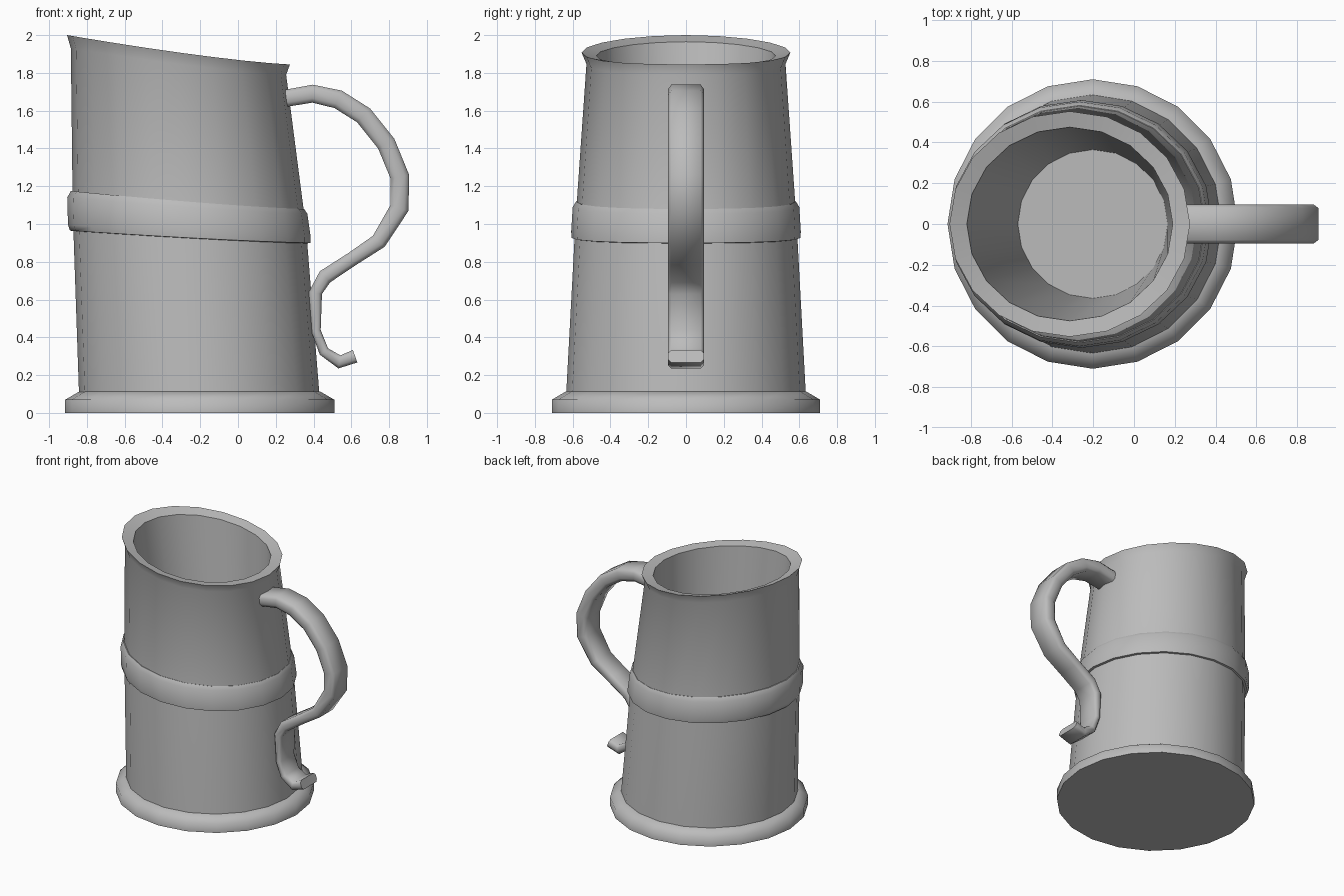
import bpy, bmesh, math
from mathutils import Vector

SIDES = 20

old = bpy.data.objects.get("Cube")
if old:
    bpy.data.objects.remove(old, do_unlink=True)

pewter = bpy.data.materials.new("grey_pewter")
pewter.use_nodes = True
colour = (0.5, 0.5, 0.5, 1)
pewter.diffuse_color = colour
pewter.node_tree.nodes["Principled BSDF"].inputs["Base Color"].default_value = colour


def slanted_ring(left, right, half_depth, z_left, z_right):
    """Oval ring whose height climbs in a soft curve toward the spout at -x."""
    points = []
    for i in range(SIDES):
        a = math.tau * i / SIDES
        t = (1 - math.cos(a)) / 2
        points.append(Vector((right + (left - right) * t, half_depth * math.sin(a),
                              z_right + (z_left - z_right) * t ** 1.3)))
    return points


def loft(name, rings, smooth_angle, cap_start=False, cap_end=False, closed=False):
    """Skin a list of equal point rings into one object."""
    bm = bmesh.new()
    loops = [[bm.verts.new(p) for p in ring] for ring in rings]
    pairs = list(zip(loops, loops[1:]))
    if closed:
        pairs.append((loops[-1], loops[0]))
    for a, b in pairs:
        n = len(a)
        for i in range(n):
            j = (i + 1) % n
            bm.faces.new((a[i], a[j], b[j], b[i]))
    if cap_start:
        bm.faces.new(loops[0][::-1])
    if cap_end:
        bm.faces.new(loops[-1])
    mesh = bpy.data.meshes.new(name)
    bm.to_mesh(mesh)
    bm.free()
    mesh.materials.append(pewter)
    obj = bpy.data.objects.new(name, mesh)
    bpy.context.collection.objects.link(obj)
    bpy.ops.object.select_all(action="DESELECT")
    obj.select_set(True)
    bpy.context.view_layer.objects.active = obj
    bpy.ops.object.shade_smooth_by_angle(angle=math.radians(smooth_angle))
    return obj


# Tapered body: outer wall, flared lip, inner wall and floor
loft("tankard_body", [slanted_ring(*r) for r in (
    (-0.84, 0.435, 0.637, 0.05, 0.05),
    (-0.875, 0.36, 0.585, 1.07, 0.98),
    (-0.885, 0.255, 0.527, 1.93, 1.79),
    (-0.905, 0.275, 0.553, 2.0, 1.845),
    (-0.82, 0.19, 0.475, 1.965, 1.84),
    (-0.57, 0.165, 0.365, 0.15, 0.15),
)], 50, cap_end=True)

# Foot ring with closed underside
loft("foot_ring", [slanted_ring(*r) for r in (
    (-0.915, 0.51, 0.71, 0, 0),
    (-0.915, 0.51, 0.71, 0.07, 0.07),
    (-0.84, 0.435, 0.637, 0.113, 0.113),
    (-0.80, 0.395, 0.597, 0.113, 0.113),
)], 65, cap_start=True)

# Raised band around the middle
loft("middle_band", [slanted_ring(*r) for r in (
    (-0.85, 0.345, 0.57, 0.96, 0.895),
    (-0.89, 0.385, 0.605, 0.965, 0.90),
    (-0.90, 0.385, 0.608, 0.995, 0.93),
    (-0.904, 0.367, 0.60, 1.14, 1.055),
    (-0.885, 0.35, 0.582, 1.175, 1.08),
    (-0.85, 0.32, 0.55, 1.17, 1.075),
)], 65, closed=True)

# Strap handle: path points in the xz plane with strap thickness
path = [(0.25, 1.665, 0.09), (0.395, 1.69, 0.095), (0.53, 1.66, 0.1),
        (0.665, 1.575, 0.1), (0.785, 1.425, 0.1), (0.857, 1.25, 0.1),
        (0.855, 1.085, 0.1), (0.745, 0.908, 0.085), (0.605, 0.815, 0.075),
        (0.46, 0.72, 0.08), (0.41, 0.635, 0.07), (0.413, 0.435, 0.05),
        (0.455, 0.325, 0.055), (0.537, 0.27, 0.07), (0.62, 0.3, 0.07)]
section = [(1, 0.5), (0.82, 1), (-0.82, 1), (-1, 0.5),
           (-1, -0.5), (-0.82, -1), (0.82, -1), (1, -0.5)]
rings = []
for i, (x, z, thick) in enumerate(path):
    before, after = path[max(i - 1, 0)], path[min(i + 1, len(path) - 1)]
    along = Vector((after[0] - before[0], 0, after[1] - before[1])).normalized()
    across = Vector((-along.z, 0, along.x))
    rings.append([Vector((x, 0.095 * u, z)) + across * (v * thick / 2)
                  for u, v in section])
loft("handle", rings, 60, cap_start=True, cap_end=True)

# Make every surface face outward
for name in ("middle_band", "handle"):
    mesh = bpy.data.objects[name].data
    bm = bmesh.new()
    bm.from_mesh(mesh)
    bmesh.ops.recalc_face_normals(bm, faces=bm.faces)
    bm.to_mesh(mesh)
    bm.free()
